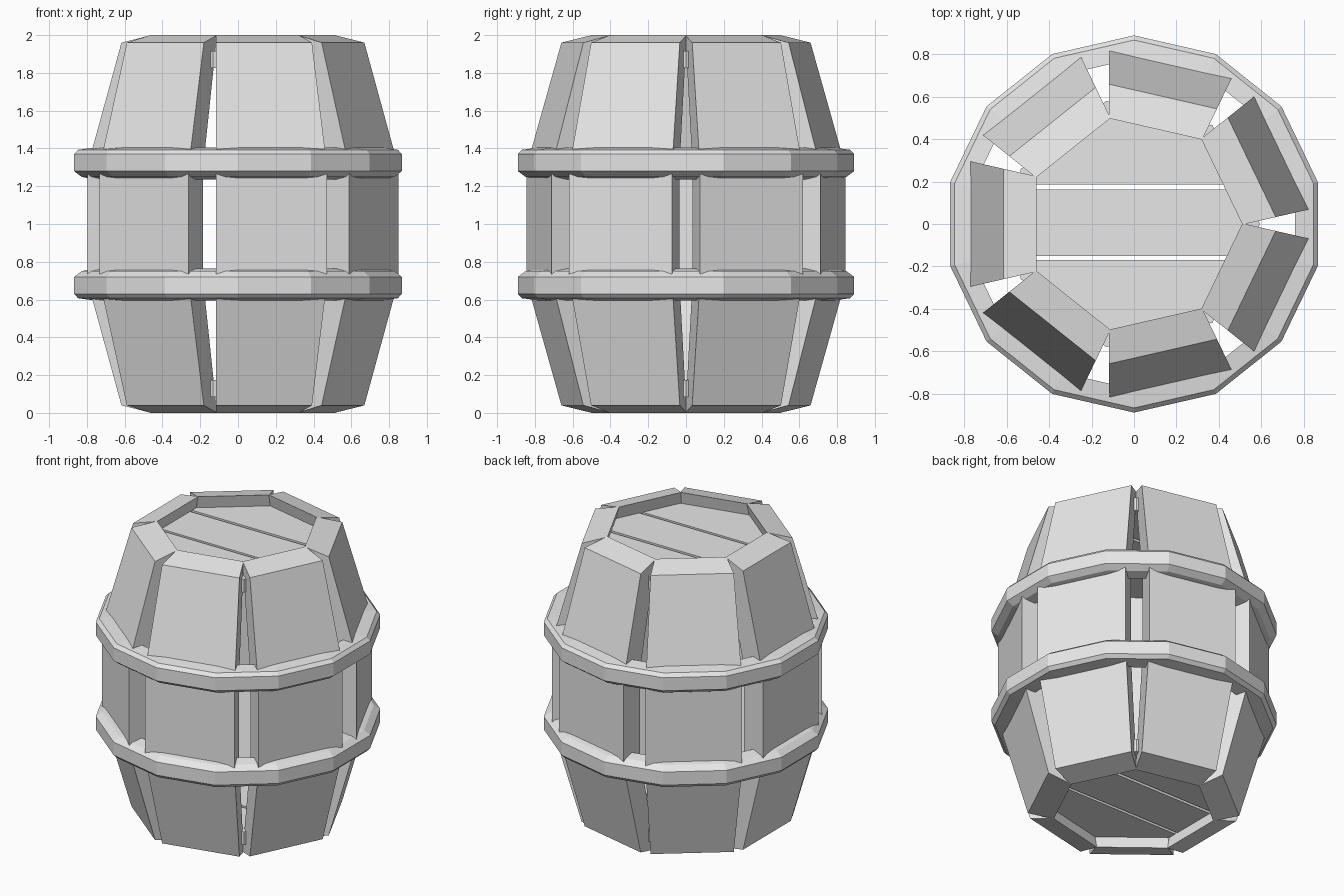
import bpy, bmesh
from math import pi, cos, sin
from mathutils import Matrix, Vector

if "Cube" in bpy.data.objects:
    bpy.data.objects.remove(bpy.data.objects["Cube"])

grey = bpy.data.materials.new("plain_grey")
grey.use_nodes = True
colour = (0.8, 0.8, 0.8, 1)
grey.diffuse_color = colour
grey.node_tree.nodes["Principled BSDF"].inputs["Base Color"].default_value = colour

STAVES = 7


def finish(name, bm):
    bmesh.ops.recalc_face_normals(bm, faces=bm.faces)
    mesh = bpy.data.meshes.new(name)
    bm.to_mesh(mesh)
    bm.free()
    mesh.materials.append(grey)
    obj = bpy.data.objects.new(name, mesh)
    bpy.context.collection.objects.link(obj)
    return obj


def half_width(radius):
    # Staves narrow towards the barrel axis
    return 0.12 + 0.228 * radius


# Staves: (inner radius, inner z, outer radius, outer z) from bottom to top
top = [(0.625, 1.3, 0.798, 1.3), (0.46, 2.0, 0.617, 1.96)]
bottom = [(a, 2 - b, c, 2 - d) for a, b, c, d in reversed(top)]


def stave(name, angle):
    bm = bmesh.new()
    rings = []
    for ri, zi, ro, zo in bottom + top:
        wi, wo = half_width(ri), half_width(ro)
        corners = [(ri, -wi, zi), (ro, -wo, zo), (ro, wo, zo), (ri, wi, zi)]
        rings.append([bm.verts.new(c) for c in corners])
    for low, high in zip(rings, rings[1:]):
        for i in range(4):
            j = (i + 1) % 4
            bm.faces.new((low[i], low[j], high[j], high[i]))
    bm.faces.new(rings[0])
    bm.faces.new(rings[-1])
    bm.transform(Matrix.Rotation(angle, 4, "Z"))
    finish(name, bm)


for k in range(STAVES):
    stave(f"stave_{k + 1}", pi + k * 2 * pi / STAVES)


# Hoops: bevelled section swept round fourteen sides
section = [(0.78, 1.235), (0.85, 1.25), (0.89, 1.28),
           (0.89, 1.37), (0.868, 1.393), (0.78, 1.405)]


def hoop(name, flip):
    bm = bmesh.new()
    sides = 2 * STAVES
    rings = []
    for k in range(sides):
        a = pi / 2 + k * 2 * pi / sides
        rings.append([bm.verts.new((r * cos(a), r * sin(a), 2 - z if flip else z))
                      for r, z in section])
    n = len(section)
    for k in range(sides):
        here, after = rings[k], rings[(k + 1) % sides]
        for i in range(n):
            j = (i + 1) % n
            bm.faces.new((here[i], after[i], after[j], here[j]))
    finish(name, bm)


hoop("upper_hoop", False)
hoop("lower_hoop", True)


# Lids: seven-sided discs sliced into three planks
def plank(name, y_low, y_high, z):
    bm = bmesh.new()
    bmesh.ops.create_cone(bm, cap_ends=True, segments=STAVES, radius1=0.595,
                          radius2=0.595, depth=0.09)
    # Put the corners in line with the gaps between the staves
    corner = min(bm.verts, key=lambda v: v.co.y)
    start = Vector((1, 0)).angle_signed(corner.co.xy)
    bm.transform(Matrix.Rotation(start, 4, "Z") @ Matrix.Identity(4))
    bm.verts.ensure_lookup_table()
    first = bm.verts[0].co
    bm.transform(Matrix.Rotation(first.xy.angle_signed(Vector((1, 0))), 4, "Z").inverted())
    bm.transform(Matrix.Translation((0, 0, z)))
    for y, side in ((y_low, -1), (y_high, 1)):
        cut = bmesh.ops.bisect_plane(bm, geom=bm.verts[:] + bm.edges[:] + bm.faces[:],
                                     plane_co=(0, y, 0), plane_no=(0, side, 0),
                                     clear_outer=True)
        edges = [e for e in cut["geom_cut"] if isinstance(e, bmesh.types.BMEdge)]
        if edges:
            bmesh.ops.contextual_create(bm, geom=edges)
    finish(name, bm)


for lid, z in (("top", 1.87), ("bottom", 0.13)):
    plank(f"{lid}_back_plank", 0.186, 1, z)
    plank(f"{lid}_middle_plank", -0.151, 0.164, z)
    plank(f"{lid}_front_plank", -1, -0.171, z)
